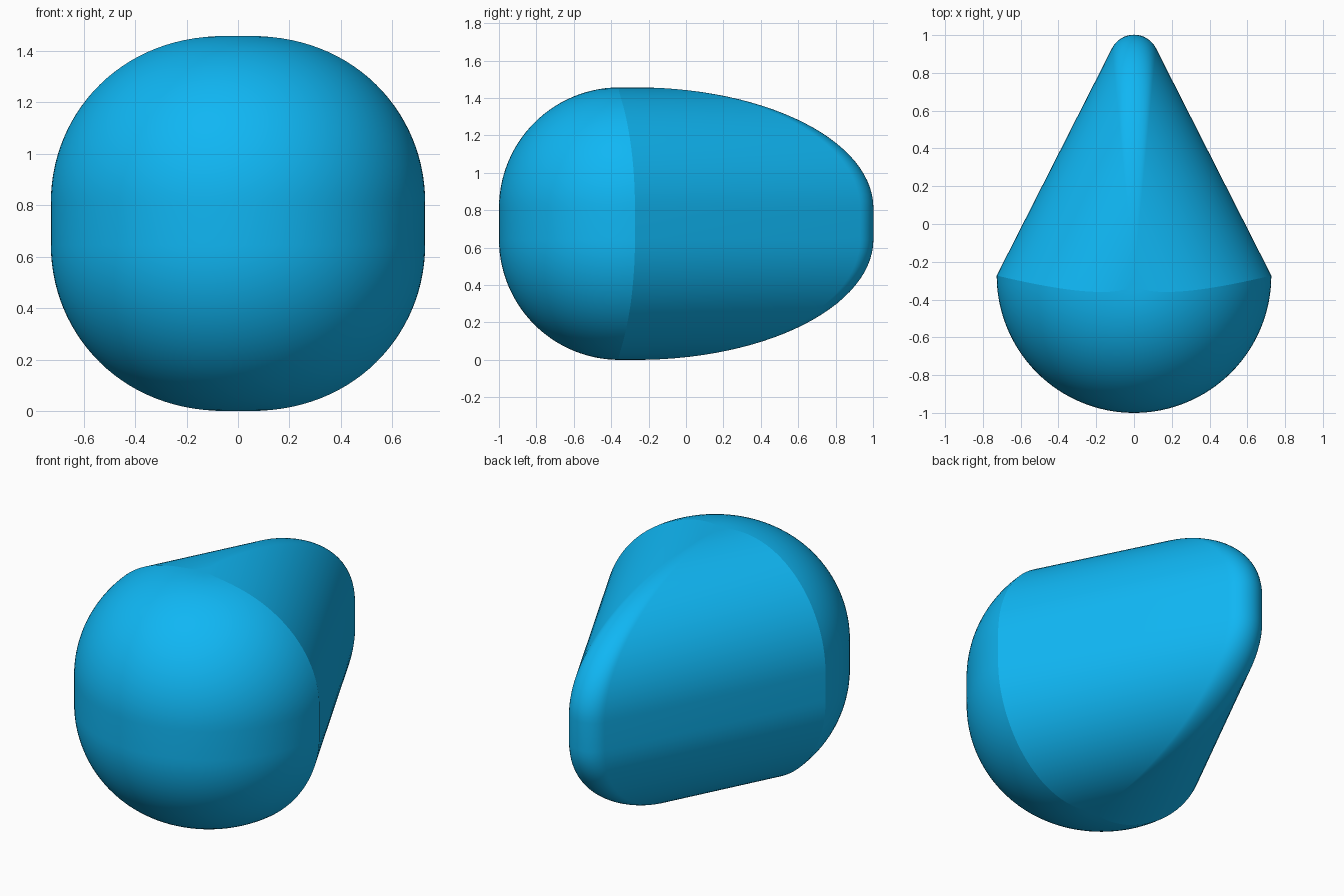
import bpy, bmesh, math

if "Cube" in bpy.data.objects:
    bpy.data.objects.remove(bpy.data.objects["Cube"])

R = 0.727                  # radius of the round front
CY = -0.273                # its centre in y
A = math.radians(26.9)     # slope of the two flat sides
L = R * math.cos(A)        # distance of the sides from the round centre
TIP = 0.13                 # radius of the rear tip
B = 0.645                  # edge rounding radius
H = 1.457                  # height
NF, NT, NB = 64, 16, 28    # steps: front arc, tip arc, rounding


def section(d):
    """Teardrop outline moved inward by d, the tip rounding shrinking with it."""
    rf, rt = R - d, TIP * (1 - d / B) + 0.0005
    a0 = A - math.acos((L - d) / rf)
    pts = []
    for i in range(NF + 1):
        a = a0 - (math.pi + 2 * a0) * i / NF
        pts.append((rf * math.cos(a), CY + rf * math.sin(a)))
    yc = CY + (L - d - rt) / math.sin(A)
    for i in range(NT + 1):
        a = math.pi - A - (math.pi - 2 * A) * i / NT
        pts.append((rt * math.cos(a), yc + rt * math.sin(a)))
    return pts


# Stack of outlines from bottom to top
levels = []
for s in (-1, 1):
    ts = [math.pi / 2 * i / NB for i in range(NB + 1)]
    for t in (reversed(ts) if s < 0 else ts):
        levels.append((B * (1 - math.cos(t)), H / 2 + s * (H / 2 - B + B * math.sin(t))))

bm = bmesh.new()
rings = [[bm.verts.new((x, y, z)) for x, y in section(d)] for d, z in levels]
n = len(rings[0])
for lo, hi in zip(rings, rings[1:]):
    for i in range(n):
        j = (i + 1) % n
        bm.faces.new((lo[i], lo[j], hi[j], hi[i]))
bm.faces.new(rings[0])
bm.faces.new(rings[-1])
bmesh.ops.recalc_face_normals(bm, faces=bm.faces)
for f in bm.faces:
    f.smooth = True

# Crisp crease between round front and flat sides
for lo, hi in zip(rings, rings[1:]):
    for i in (0, NF):
        bm.edges.get((lo[i], hi[i])).smooth = False

mesh = bpy.data.meshes.new("teardrop_body")
bm.to_mesh(mesh)
bm.free()
body = bpy.data.objects.new("teardrop_body", mesh)
bpy.context.collection.objects.link(body)

# Blue finish
mat = bpy.data.materials.new("blue")
mat.diffuse_color = (0.005, 0.47, 0.9, 1)
mat.use_nodes = True
mat.node_tree.nodes["Principled BSDF"].inputs["Base Color"].default_value = mat.diffuse_color
mesh.materials.append(mat)
